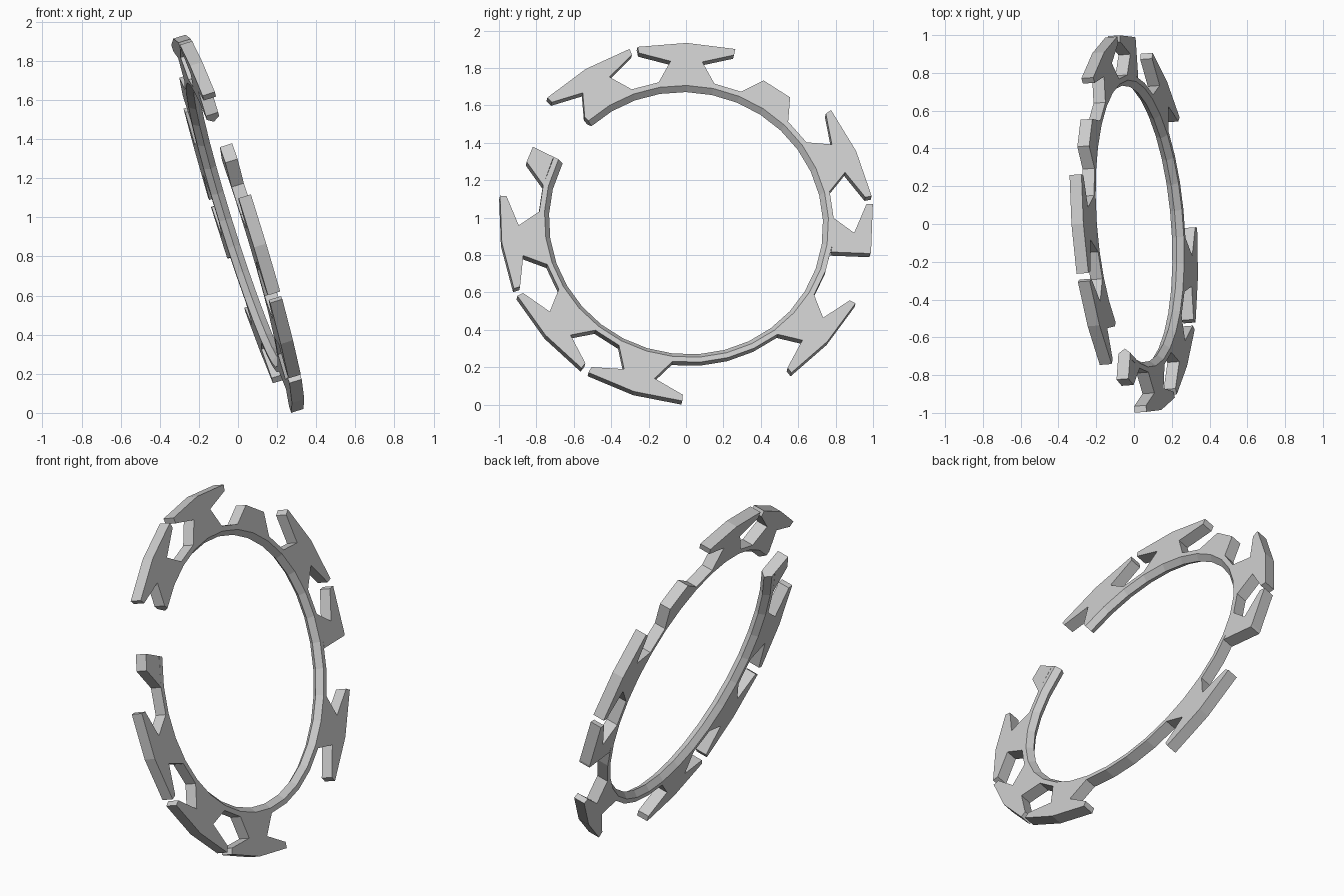
import bpy, bmesh
from math import radians, sin, cos
from mathutils import Vector, Matrix

if "Cube" in bpy.data.objects:
    bpy.data.objects.remove(bpy.data.objects["Cube"])

TEETH = 11
PITCH = 360 / TEETH
STEP = PITCH / 3          # one ring facet
HALF = 0.033              # half the plate thickness
INNER, FACE, OUTER = 0.735, 0.762, 0.79

grey = bpy.data.materials.new("light_grey")
grey.use_nodes = True
colour = (0.6, 0.6, 0.6, 1)
grey.diffuse_color = colour
grey.node_tree.nodes["Principled BSDF"].inputs["Base Color"].default_value = colour

# Leaning plane of the ring
normal = Vector((1, 0.078, 0.314)).normalized()
up = Vector((-0.314, 0, 1)).normalized()
side = up.cross(normal)
PLACE = Matrix.Translation((0, 0, 0.97)) @ Matrix((side, up, normal)).transposed().to_4x4()


def polar(angle, radius):
    return radius * cos(radians(angle)), radius * sin(radians(angle))


def finish(name, bm):
    bmesh.ops.recalc_face_normals(bm, faces=bm.faces)
    mesh = bpy.data.meshes.new(name)
    bm.to_mesh(mesh)
    bm.free()
    mesh.materials.append(grey)
    obj = bpy.data.objects.new(name, mesh)
    obj.matrix_world = PLACE
    bpy.context.collection.objects.link(obj)


def plate(name, outline, angle):
    """Extrude a tooth outline drawn pointing up, turned to its place."""
    turn = Matrix.Rotation(radians(angle - 90), 4, 'Z')
    bm = bmesh.new()
    verts = [bm.verts.new(turn @ Vector((u, v, -HALF))) for u, v in outline]
    face = bm.faces.new(verts)
    top = bmesh.ops.extrude_face_region(bm, geom=[face])["geom"]
    moved = [g for g in top if isinstance(g, bmesh.types.BMVert)]
    bmesh.ops.translate(bm, verts=moved, vec=(0, 0, 2 * HALF))
    finish(name, bm)


# Open ring with a ridged inner edge
first = 90 + 2 * PITCH
count = TEETH * 3 - 2
angles = [first - 1.3] + [first + STEP * i for i in range(1, count + 1)]
section = [(OUTER, -HALF), (OUTER, HALF), (FACE, HALF), (INNER, 0), (FACE, -HALF)]
bm = bmesh.new()
loops = [[bm.verts.new((*polar(a, r), h)) for r, h in section] for a in angles]
for a, b in zip(loops, loops[1:]):
    for i in range(len(section)):
        j = (i + 1) % len(section)
        bm.faces.new((a[i], a[j], b[j], b[i]))
bm.faces.new(loops[0])
bm.faces.new(loops[-1])
finish("open_ring", bm)

# Tooth outlines: whole, half, and two broken stumps
foot = polar(90 - STEP, OUTER)
neck = (0.085, 0.896)
arm = [foot, neck, (0.255, 0.938), (0.262, 0.972)]
base, crown = (0, OUTER), (0, 1.0)


def mirrored(points):
    return [(-u, v) for u, v in reversed(points)]


whole = [base] + arm + [crown] + mirrored(arm)
half = [base] + [polar(87, OUTER), (0.015, 0.998), crown] + mirrored(arm)
stump = [base, foot, neck] + mirrored([foot, neck])
hook = [base, polar(88.7, OUTER), polar(88.7, 0.915), (-0.07, 0.91), mirrored([foot])[0]]

# Teeth counted counter-clockwise from the top; one is missing
special = {2: ("hook_end", hook), 8: ("half_tooth", half), 10: ("broken_stump", stump)}
for i in range(TEETH):
    if i == 6:
        continue
    name, outline = special.get(i, ("tooth", whole))
    plate(f"{name}_{i}", outline, 90 + i * PITCH)
